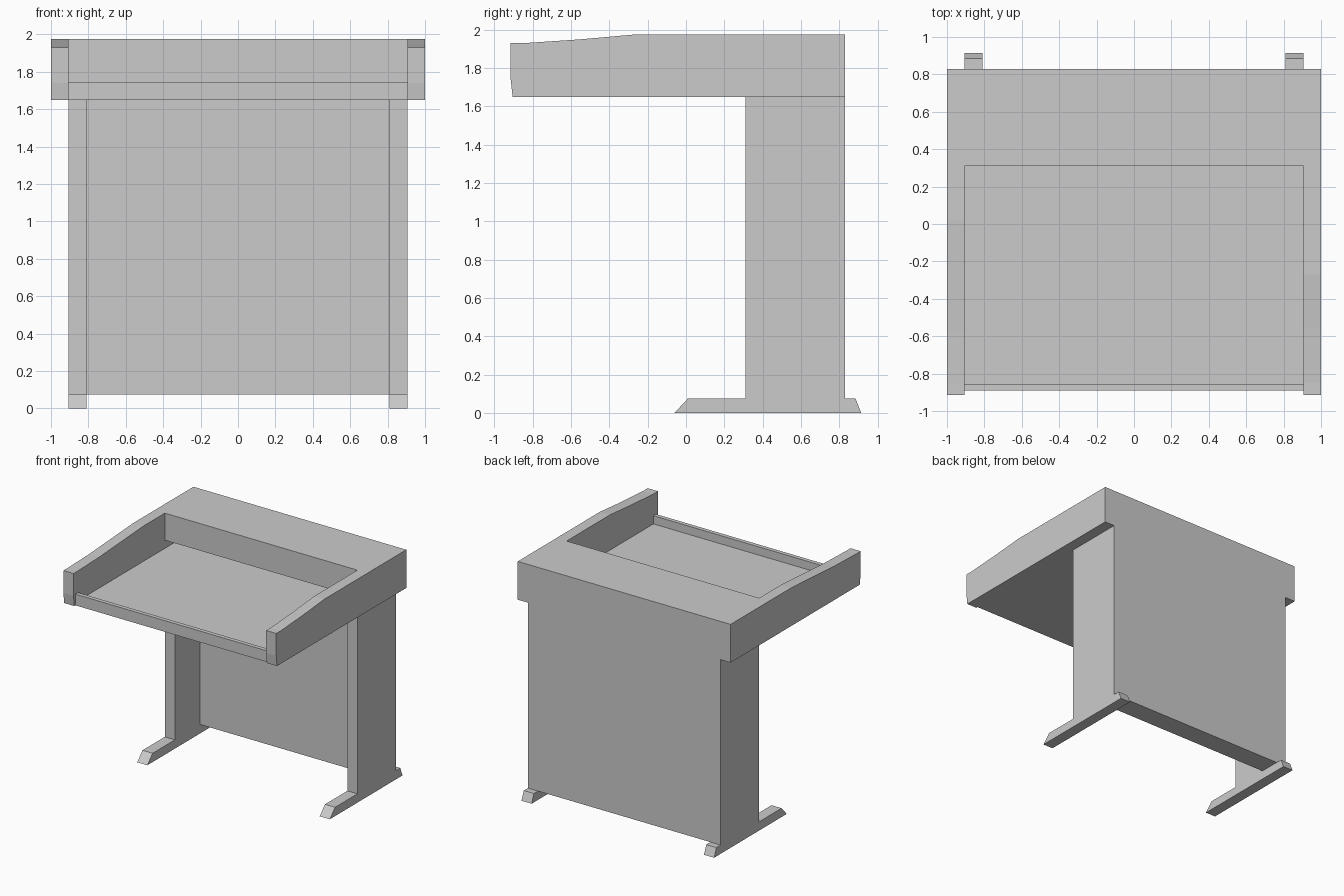
import bpy, bmesh

if "Cube" in bpy.data.objects:
    bpy.data.objects.remove(bpy.data.objects["Cube"])


def extrude_profile(name, profile, x0, x1):
    """Solid made by sweeping a (y, z) outline from x0 to x1."""
    bm = bmesh.new()
    face = bm.faces.new([bm.verts.new((x0, y, z)) for y, z in profile])
    swept = bmesh.ops.extrude_face_region(bm, geom=[face])["geom"]
    verts = [v for v in swept if isinstance(v, bmesh.types.BMVert)]
    bmesh.ops.translate(bm, vec=(x1 - x0, 0, 0), verts=verts)
    bmesh.ops.recalc_face_normals(bm, faces=bm.faces[:])
    mesh = bpy.data.meshes.new(name)
    bm.to_mesh(mesh)
    bm.free()
    obj = bpy.data.objects.new(name, mesh)
    bpy.context.collection.objects.link(obj)
    return obj


def rect(y0, y1, z0, z1):
    return [(y0, z0), (y1, z0), (y1, z1), (y0, z1)]


LEG_IN, LEG_OUT, SIDE = 0.81, 0.905, 1.0
BACK, INNER = 0.83, 0.31
FOOT_TOP, BASE, TOP = 0.075, 1.65, 1.975

# Side cheeks of the console, whose top slopes begin at different depths
front = [(-0.85, 1.93), (-0.915, 1.93), (-0.915, 1.74), (-0.905, BASE)]
back = [(BACK, BASE), (BACK, TOP)]
extrude_profile("right_cheek", back + [(-0.27, TOP), (-0.55, 1.95)] + front, LEG_OUT, SIDE)
extrude_profile("left_cheek", back + [(0.02, TOP), (-0.57, 1.938)] + front, -SIDE, -LEG_OUT)

# Tray floor with front rail, and rear housing overhanging a slot
body = [(-0.89, BASE), (BACK, BASE), (BACK, TOP), (INNER, TOP), (INNER, 1.745),
        (0.78, 1.745), (0.78, 1.675), (-0.855, 1.675), (-0.855, 1.745), (-0.89, 1.745)]
extrude_profile("console_body", body, -LEG_OUT, LEG_OUT)

# Legs and their bevelled feet
foot = [(-0.06, 0), (0.915, 0), (0.885, FOOT_TOP), (0.01, FOOT_TOP)]
for side, x0, x1 in (("left", -LEG_OUT, -LEG_IN), ("right", LEG_IN, LEG_OUT)):
    extrude_profile(side + "_leg", rect(INNER, BACK, FOOT_TOP, BASE), x0, x1)
    extrude_profile(side + "_foot", foot, x0, x1)

# Thick back panel between the legs
extrude_profile("back_panel", rect(0.65, BACK, FOOT_TOP, BASE), -LEG_IN, LEG_IN)
